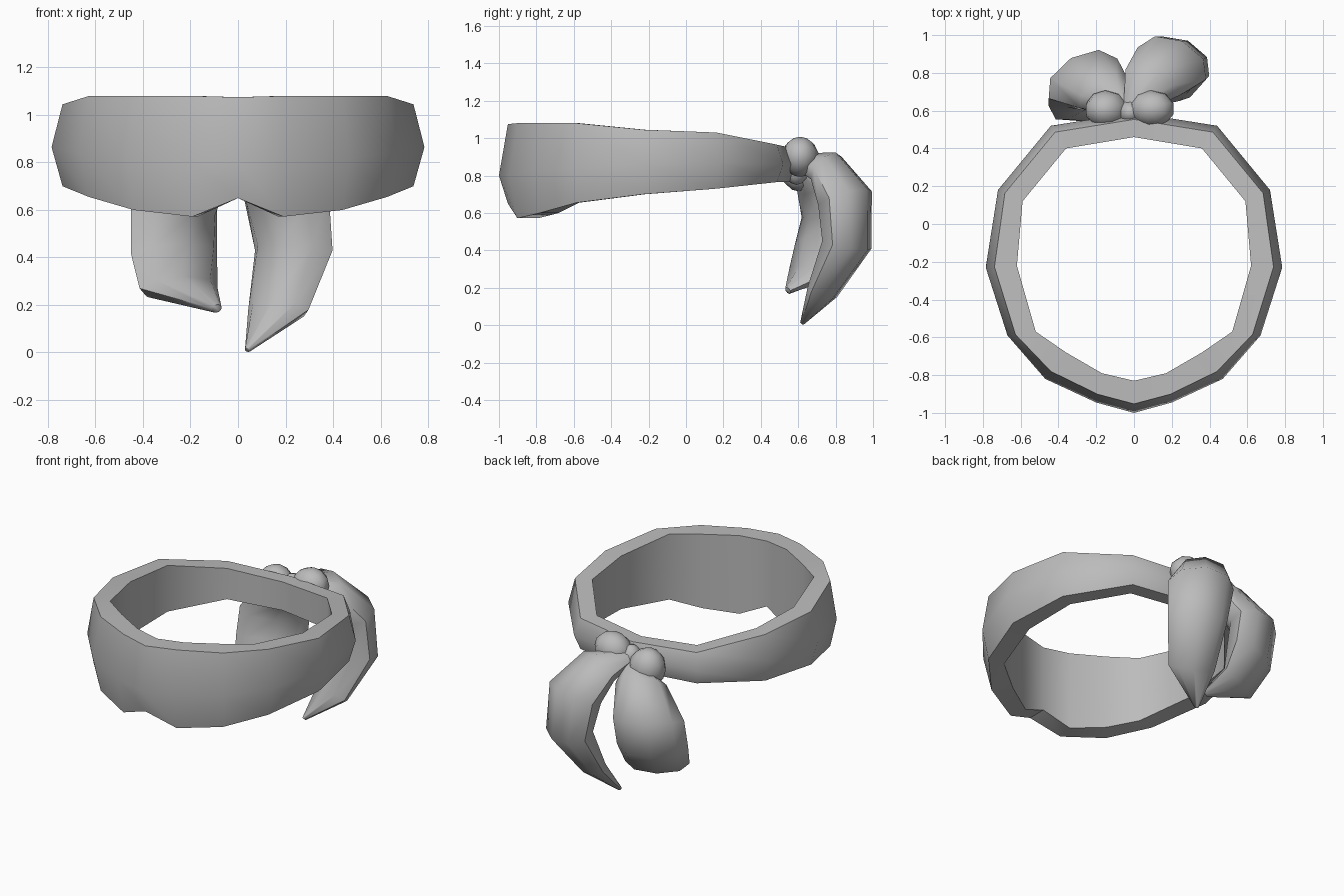
import bpy, bmesh, math
from mathutils import Vector

cube = bpy.data.objects.get("Cube")
if cube:
    bpy.data.objects.remove(cube, do_unlink=True)

grey = bpy.data.materials.new("plain_grey")
grey.use_nodes = True
grey.diffuse_color = (0.5, 0.5, 0.5, 1)
grey.node_tree.nodes["Principled BSDF"].inputs["Base Color"].default_value = (0.5, 0.5, 0.5, 1)


def finish(name, bm, angle):
    """Turn a bmesh into a smooth-shaded grey object."""
    bmesh.ops.recalc_face_normals(bm, faces=bm.faces)
    mesh = bpy.data.meshes.new(name)
    bm.to_mesh(mesh)
    bm.free()
    mesh.materials.append(grey)
    obj = bpy.data.objects.new(name, mesh)
    bpy.context.collection.objects.link(obj)
    bpy.ops.object.select_all(action="DESELECT")
    obj.select_set(True)
    bpy.context.view_layer.objects.active = obj
    bpy.ops.object.shade_smooth_by_angle(angle=math.radians(angle))
    return obj


def skin(bm, rings, closed):
    """Join a list of equal rings of points with quads."""
    loops = [[bm.verts.new(p) for p in ring] for ring in rings]
    n = len(loops[0])
    pairs = list(zip(loops, loops[1:]))
    if closed:
        pairs.append((loops[-1], loops[0]))
    for a, b in pairs:
        for i in range(n):
            j = (i + 1) % n
            bm.faces.new((a[i], a[j], b[j], b[i]))
    if not closed:
        bm.faces.new(loops[0])
        bm.faces.new(loops[-1])


# Head band: stations from front to back (bulge x, y, inner x, y, top, middle, bottom)
stations = [
    (0, -1.0, 0, -.83, 1.075, .80, .65),
    (.20, -.945, .17, -.79, 1.08, .80, .572),
    (.47, -.82, .36, -.68, 1.08, .82, .60),
    (.67, -.59, .52, -.57, 1.08, .84, .655),
    (.785, -.23, .62, -.22, 1.045, .865, .70),
    (.72, .18, .59, .12, 1.03, .87, .73),
    (.44, .52, .36, .40, .965, .86, .765),
    (0, .59, 0, .46, .95, .86, .765),
]


def band_section(station, side):
    ox, oy, ix, iy, top, mid, low = station
    bulge, inner = Vector((ox * side, oy, 0)), Vector((ix * side, iy, 0))
    rim = bulge.lerp(inner, 0.28)
    return [p + Vector((0, 0, z)) for p, z in
            ((rim, top), (bulge, mid), (rim, low), (inner, low), (inner, top))]


bm = bmesh.new()
sections = [band_section(s, 1) for s in stations]
sections += [band_section(s, -1) for s in stations[-2:0:-1]]
skin(bm, sections, True)
finish("head_band", bm, 42)


# Tails: flattened tubes along a path of (x, y, z, half width, half thickness)
def tail(name, path, width_dir, sides=8):
    w = Vector(width_dir).normalized()
    pts = [Vector(p[:3]) for p in path]
    rings = []
    for i, p in enumerate(path):
        tangent = pts[min(i + 1, len(pts) - 1)] - pts[max(i - 1, 0)]
        t = tangent.cross(w).normalized()
        angles = [math.tau * k / sides for k in range(sides)]
        rings.append([pts[i] + w * p[3] * math.cos(a) + t * p[4] * math.sin(a)
                      for a in angles])
    bm = bmesh.new()
    skin(bm, rings, False)
    finish(name, bm, 60)


tail("left_tail", [
    (.00, .62, .87, .06, .05),
    (.10, .75, .84, .16, .10),
    (.20, .85, .68, .20, .14),
    (.235, .86, .43, .18, .125),
    (.17, .73, .18, .14, .07),
    (.04, .62, .01, .012, .012),
], (.9, -.42, 0))

tail("right_tail", [
    (-.06, .62, .83, .06, .05),
    (-.16, .69, .77, .15, .10),
    (-.27, .77, .60, .21, .13),
    (-.27, .73, .42, .21, .12),
    (-.25, .65, .27, .19, .07),
    (-.09, .545, .185, .025, .02),
], (.86, .5, 0))


# Knot: two rounded lobes and the pinched centre between them
def lobe(name, centre, radii, tilt):
    bm = bmesh.new()
    bmesh.ops.create_uvsphere(bm, u_segments=10, v_segments=7, radius=1)
    obj = finish(name, bm, 60)
    obj.location, obj.scale, obj.rotation_euler = centre, radii, (0, tilt, 0)


lobe("left_knot_lobe", (.095, .61, .90), (.12, .10, .105), -.3)
lobe("right_knot_lobe", (-.145, .605, .84), (.115, .105, .125), -.3)
lobe("knot_centre", (-.02, .59, .85), (.07, .07, .10), 0)
